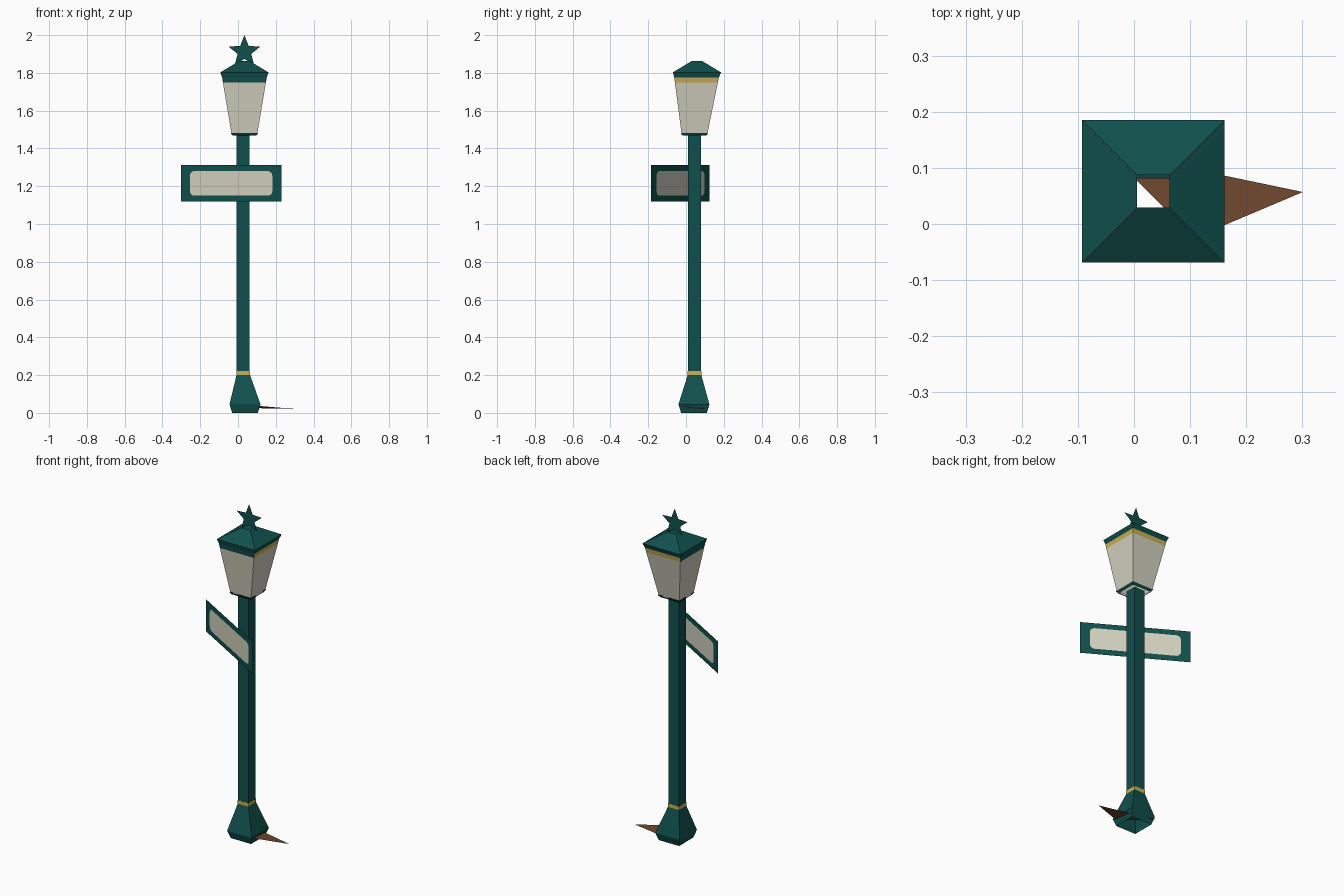
import bpy, bmesh, math
from mathutils import Vector

if "Cube" in bpy.data.objects:
    bpy.data.objects.remove(bpy.data.objects["Cube"])


def material(name, rgb):
    m = bpy.data.materials.new(name)
    m.diffuse_color = (*rgb, 1)
    m.use_nodes = True
    m.node_tree.nodes["Principled BSDF"].inputs["Base Color"].default_value = m.diffuse_color
    return m


TEAL = material("deep teal paint", (0.0052, 0.080, 0.074))
GLASS = material("pale cream", (0.66, 0.65, 0.53))
GOLD = material("gold trim", (0.60, 0.44, 0.09))
BROWN = material("brown leaf", (0.155, 0.063, 0.027))


def finish(name, bm, mats):
    me = bpy.data.meshes.new(name)
    bm.normal_update()
    bm.to_mesh(me)
    bm.free()
    for m in mats:
        me.materials.append(m)
    ob = bpy.data.objects.new(name, me)
    bpy.context.collection.objects.link(ob)
    return ob


def square_loft(name, rings, mats, rule=None):
    """Open four-sided tube through (centre x, centre y, half width, z) rings."""
    bm = bmesh.new()
    loops = [[bm.verts.new((cx + sx * h, cy + sy * h, z))
              for sx, sy in ((-1, -1), (1, -1), (1, 1), (-1, 1))]
             for cx, cy, h, z in rings]
    for a, b in zip(loops, loops[1:]):
        for i in range(4):
            j = (i + 1) % 4
            f = bm.faces.new((a[i], a[j], b[j], b[i]))
            f.normal_update()
            if rule:
                f.material_index = rule(f)
    return finish(name, bm, mats)


def flat_shape(name, points, mat):
    bm = bmesh.new()
    bm.faces.new([bm.verts.new(p) for p in points])
    return finish(name, bm, [mat])


# Flared foot, hollow below
square_loft("base", [(0.037, 0.042, 0.068, 0), (0.037, 0.042, 0.082, 0.045),
                     (0.028, 0.045, 0.036, 0.20)], [TEAL])
# Gold collar and square post
square_loft("collar", [(0.027, 0.045, 0.036, 0.20), (0.027, 0.045, 0.036, 0.222)], [GOLD])
square_loft("post", [(0.027, 0.045, 0.035, 0.222), (0.027, 0.045, 0.035, 1.48)], [TEAL])

# Lantern: lower rim, tapered glass, upper band
square_loft("lantern_rim", [(0.034, 0.045, 0.063, 1.468), (0.034, 0.045, 0.073, 1.482)], [TEAL])
square_loft("lantern_glass", [(0.034, 0.045, 0.069, 1.482), (0.034, 0.055, 0.114, 1.75)], [GLASS])
# The band is gold on the back and right sides only
square_loft("lantern_band", [(0.034, 0.055, 0.114, 1.75), (0.034, 0.056, 0.118, 1.776)],
            [TEAL, GOLD], lambda f: int(f.normal.x + f.normal.y > 0))
# Roof with flared eave and open top
square_loft("roof", [(0.034, 0.056, 0.118, 1.776), (0.034, 0.058, 0.127, 1.803),
                     (0.034, 0.058, 0.029, 1.862)], [TEAL])

# Star finial: flat five-pointed sheet
star = []
for k in range(10):
    a = math.pi / 2 + k * math.pi / 5
    r = 0.038 if k % 2 else 0.088
    star.append((0.034 + r * math.cos(a), 0.058, 1.912 + r * math.sin(a)))
flat_shape("star", star, TEAL)

# Sign: slanted sheet with a cream panel on both sides
left, right = Vector((-0.301, 0.124, 0)), Vector((0.23, -0.185, 0))
mid, along = (left + right) / 2, (right - left).normalized()
normal = Vector((along.y, -along.x, 0))
half_w, z_mid = (right - left).length / 2, 1.215


def on_sign(u, v, d=0.0):
    return mid + along * u + normal * d + Vector((0, 0, z_mid + v))


flat_shape("sign_board", [on_sign(su * half_w, sv * 0.097)
                          for su, sv in ((-1, -1), (1, -1), (1, 1), (-1, 1))], TEAL)
pw, ph, c = 0.253, 0.065, 0.026
for name, d in (("sign_panel_front", 0.002), ("sign_panel_back", -0.002)):
    pts = []
    for su, sv, start in ((1, 1, 0), (-1, 1, 90), (-1, -1, 180), (1, -1, 270)):
        for k in range(4):
            a = math.radians(start + 30 * k)
            pts.append(on_sign(su * (pw - c) + c * math.cos(a),
                               sv * (ph - c) + c * math.sin(a), d))
    if d < 0:
        pts.reverse()
    flat_shape(name, pts, GLASS)

# Leaf poking out of the foot
flat_shape("leaf", [(0.301, 0.057, 0.021), (-0.048, 0.13, 0.028), (0.107, -0.025, 0.037)], BROWN)
